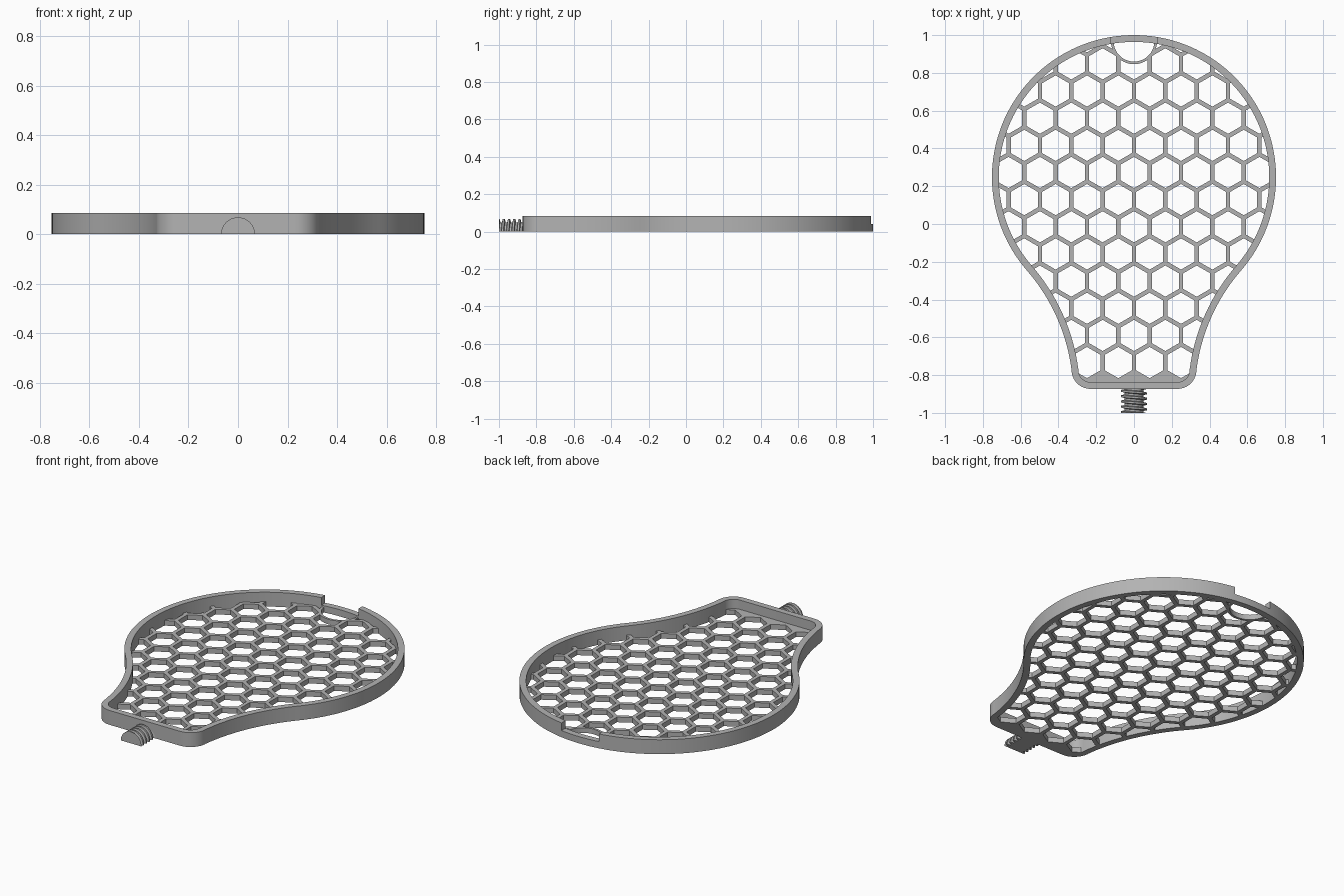
import bpy, bmesh
from math import sin, cos, pi, sqrt, radians

cube = bpy.data.objects.get("Cube")
if cube:
    bpy.data.objects.remove(cube)

HEIGHT, MESH_HEIGHT, RIM = 0.085, 0.03, 0.036
BULB_R, BULB_Y = 0.752, 0.248
NOTCH = 0.122

grey = bpy.data.materials.new("grey plastic")
grey.use_nodes = True
grey.diffuse_color = (0.45, 0.45, 0.45, 1)
grey.node_tree.nodes["Principled BSDF"].inputs["Base Color"].default_value = grey.diffuse_color


def finish(bm, name):
    bmesh.ops.recalc_face_normals(bm, faces=bm.faces)
    mesh = bpy.data.meshes.new(name)
    bm.to_mesh(mesh)
    bm.free()
    mesh.materials.append(grey)
    obj = bpy.data.objects.new(name, mesh)
    bpy.context.collection.objects.link(obj)
    return obj


def prism(bm, points, z0, z1):
    low = [bm.verts.new((x, y, z0)) for x, y in points]
    top = [bm.verts.new((x, y, z1)) for x, y in points]
    bm.faces.new(low[::-1])
    bm.faces.new(top)
    for i in range(len(points)):
        j = (i + 1) % len(points)
        bm.faces.new((low[i], low[j], top[j], top[i]))


def arc(cx, cy, r, a0, a1, n):
    angles = [radians(a0 + (a1 - a0) * i / n) for i in range(n + 1)]
    return [(cx + r * cos(a), cy + r * sin(a)) for a in angles]


def select_only(obj):
    bpy.ops.object.select_all(action='DESELECT')
    bpy.context.view_layer.objects.active = obj
    obj.select_set(True)


def cut(obj, cutter):
    cutter.hide_render = True
    mod = obj.modifiers.new("cut", 'BOOLEAN')
    mod.operation, mod.solver, mod.object = 'DIFFERENCE', 'EXACT', cutter
    select_only(obj)
    bpy.ops.object.modifier_apply(modifier=mod.name)
    bpy.data.objects.remove(cutter)


def outline(inset):
    """Bulb, concave neck and rounded foot, moved inward by inset."""
    tangent, neck_r, corner = -41, 1.0, 0.1
    nx = (BULB_R + neck_r) * cos(radians(tangent))
    ny = BULB_Y + (BULB_R + neck_r) * sin(radians(tangent))
    foot_y = -0.773
    foot_x = nx - sqrt(neck_r ** 2 - (foot_y - ny) ** 2) - corner
    end = 180 - (foot_y - ny) * 180 / pi
    half = arc(0, BULB_Y, BULB_R - inset, 90, tangent, 56)
    half += arc(nx, ny, neck_r + inset, 180 + tangent, end, 18)[1:]
    half += arc(foot_x, foot_y, corner - inset, 0, -90, 10)
    return half + [(-x, y) for x, y in half[:0:-1]]


# Raised rim with a lowered notch at the far end
bm = bmesh.new()
rings = [[bm.verts.new((x, y, z)) for x, y in outline(d)]
         for d, z in ((0, 0), (0, HEIGHT), (RIM, HEIGHT), (RIM, 0))]
count = len(rings[0])
for k in range(4):
    a, b = rings[k], rings[(k + 1) % 4]
    for i in range(count):
        j = (i + 1) % count
        bm.faces.new((a[i], a[j], b[j], b[i]))
rim = finish(bm, "rim")
bm = bmesh.new()
prism(bm, [(-NOTCH, 0.85), (NOTCH, 0.85), (NOTCH, 1.1), (-NOTCH, 1.1)], 0.04, 0.2)
cut(rim, finish(bm, "notch_cutter"))
select_only(rim)
bpy.ops.object.shade_smooth_by_angle(angle=radians(30))

# Honeycomb mesh: a plate with hexagonal holes
bm = bmesh.new()
prism(bm, outline(RIM / 2), 0, MESH_HEIGHT)
honeycomb = finish(bm, "honeycomb")
PITCH, BAR = 0.166, 0.023
bm = bmesh.new()
for row in range(-6, 8):
    y = 0.129 + row * PITCH * sqrt(3) / 2
    for col in range(-6, 6):
        x = (col + (0.5 if row % 2 == 0 else 0)) * PITCH
        prism(bm, arc(x, y, (PITCH - BAR) / sqrt(3), 30, 330, 5), -0.1, 0.1)
cut(honeycomb, finish(bm, "hexagon_cutter"))
bm = bmesh.new()
prism(bm, arc(0, 0.968, NOTCH - 0.005, 0, 350, 35), -0.1, 0.1)
cut(honeycomb, finish(bm, "finger_hole_cutter"))

# Thin half ring around the opening by the notch
bm = bmesh.new()
prism(bm, arc(0, 0.968, NOTCH, 175, 365, 28) + arc(0, 0.968, NOTCH - 0.014, 365, 175, 28),
      0, MESH_HEIGHT)
finish(bm, "half_ring")

# Half-round threaded stub, flat underneath
CORE, CREST, LEAD, START, END = 0.05, 0.068, 0.028, -1.0, -0.86
profile = [(0, CORE), (0.35, CORE), (0.5, CREST), (0.85, CREST)]
bm = bmesh.new()
columns = []
for turn in range(7):
    for u, r in profile:
        column = []
        for i in range(25):
            a = pi * i / 24
            y = START + (turn + u - 1 + i / 48) * LEAD
            column.append(bm.verts.new((r * cos(a), min(max(y, START), END), r * sin(a))))
        columns.append(column)
for a, b in zip(columns, columns[1:]):
    for i in range(24):
        bm.faces.new((a[i], a[i + 1], b[i + 1], b[i]))
    bm.faces.new((a[24], a[0], b[0], b[24]))
bm.faces.new(columns[0])
bm.faces.new(columns[-1][::-1])
bmesh.ops.remove_doubles(bm, verts=bm.verts, dist=0.00001)
stub = finish(bm, "threaded_stub")
select_only(stub)
bpy.ops.object.shade_smooth_by_angle(angle=radians(30))
